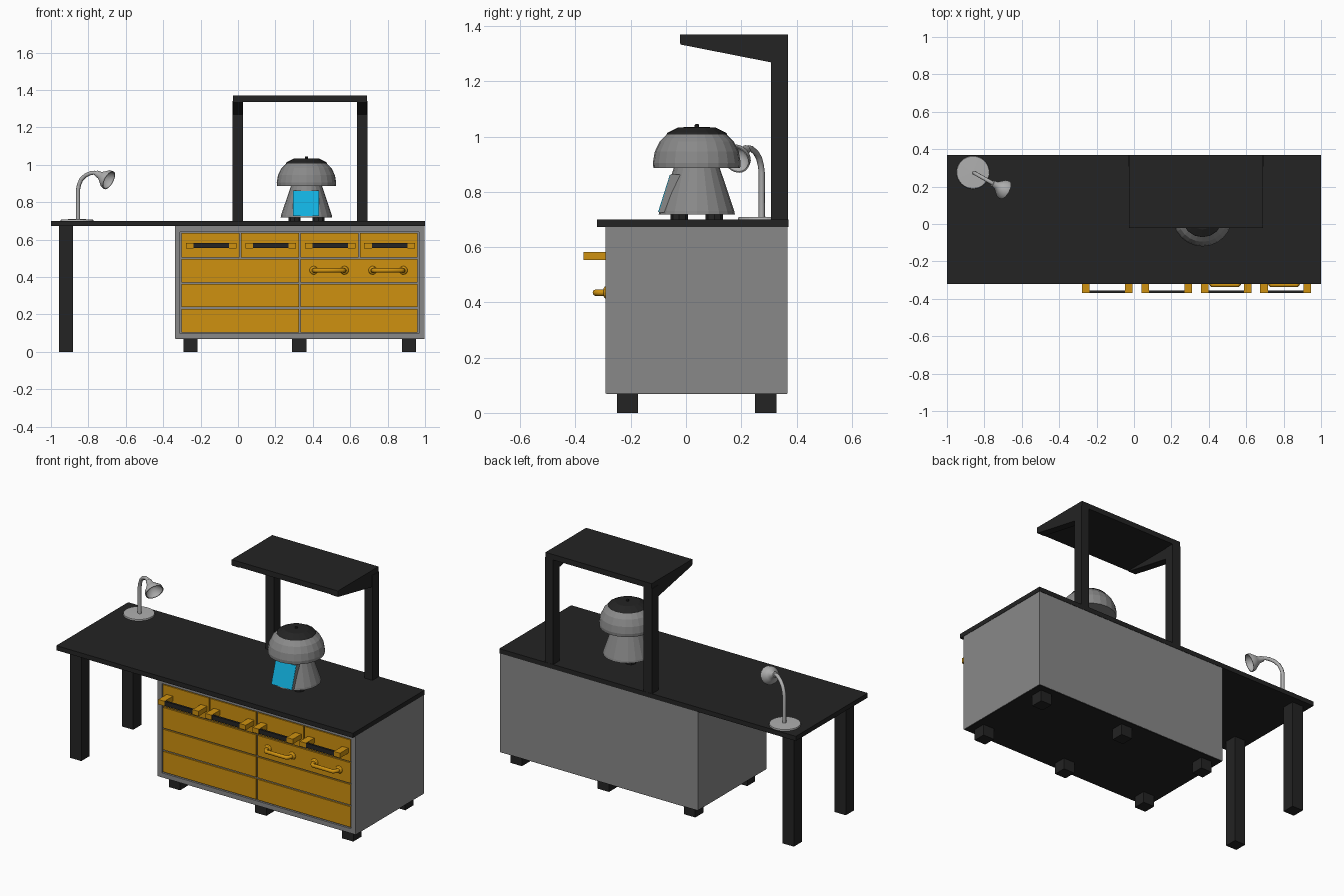
import bpy, bmesh, math
from mathutils import Vector, Matrix

if "Cube" in bpy.data.objects:
    bpy.data.objects.remove(bpy.data.objects["Cube"])


def material(name, rgb):
    m = bpy.data.materials.new(name)
    m.diffuse_color = (*rgb, 1)
    m.use_nodes = True
    m.node_tree.nodes["Principled BSDF"].inputs["Base Color"].default_value = m.diffuse_color
    return m


BLACK = material("charcoal black", (0.017, 0.017, 0.017))
GREY = material("mid grey", (0.25, 0.25, 0.25))
LIGHT = material("light grey", (0.43, 0.43, 0.43))
ORANGE = material("amber orange", (0.62, 0.285, 0.005))
CYAN = material("bright cyan", (0.006, 0.44, 0.74))


def finish(name, bm, mat, smooth=False):
    bmesh.ops.recalc_face_normals(bm, faces=bm.faces)
    me = bpy.data.meshes.new(name)
    bm.to_mesh(me)
    bm.free()
    me.materials.append(mat)
    ob = bpy.data.objects.new(name, me)
    bpy.context.collection.objects.link(ob)
    if smooth:
        bpy.ops.object.select_all(action='DESELECT')
        ob.select_set(True)
        bpy.context.view_layer.objects.active = ob
        bpy.ops.object.shade_smooth_by_angle(angle=math.radians(40))
    return ob


def box(name, x, y, z, mat):
    bm = bmesh.new()
    bmesh.ops.create_cube(bm, size=1)
    for v in bm.verts:
        for i, (lo, hi) in enumerate((x, y, z)):
            v.co[i] = hi if v.co[i] > 0 else lo
    return finish(name, bm, mat)


def prism(name, profile, x0, x1, mat):
    """Extrude a (y, z) profile along x."""
    bm = bmesh.new()
    f = bm.faces.new([bm.verts.new((x0, y, z)) for y, z in profile])
    new = bmesh.ops.extrude_face_region(bm, geom=[f])["geom"]
    for v in new:
        if isinstance(v, bmesh.types.BMVert):
            v.co.x = x1
    return finish(name, bm, mat)


def lathe(name, profile, mat, matrix, sides=24, smooth=False):
    """Spin an (r, z) profile that starts and ends on the axis."""
    bm = bmesh.new()
    vs = [bm.verts.new((r, 0, z)) for r, z in profile]
    es = [bm.edges.new(p) for p in zip(vs, vs[1:])]
    bmesh.ops.spin(bm, geom=vs + es, cent=(0, 0, 0), axis=(0, 0, 1),
                   angle=math.tau, steps=sides, use_duplicate=False)
    bmesh.ops.remove_doubles(bm, verts=bm.verts, dist=1e-4)
    bm.transform(matrix)
    return finish(name, bm, mat, smooth)


def tube(name, points, radius, mat, res=2):
    cu = bpy.data.curves.new(name, 'CURVE')
    cu.dimensions = '3D'
    cu.bevel_depth, cu.bevel_resolution, cu.use_fill_caps = radius, res, True
    sp = cu.splines.new('POLY')
    sp.points.add(len(points) - 1)
    for p, co in zip(sp.points, points):
        p.co = (*co, 1)
    cu.materials.append(mat)
    ob = bpy.data.objects.new(name, cu)
    bpy.context.collection.objects.link(ob)


# Desk top, legs and cabinet feet
box("desk_top", (-1, 1), (-0.322, 0.37), (0.672, 0.70), BLACK)
for y in ((-0.25, -0.173), (0.25, 0.328)):
    box("desk_leg", (-0.957, -0.882), y, (0, 0.675), BLACK)
    for x in (-0.292, 0.29, 0.877):
        box("cabinet_foot", (x, x + 0.076), y, (0, 0.072), BLACK)

# Cabinet shell with a raised front rim
box("cabinet_body", (-0.337, 0.998), (-0.28, 0.368), (0.071, 0.672), GREY)
box("cabinet_base", (-0.335, 0.996), (-0.288, 0.366), (0.068, 0.071), BLACK)
for x in ((-0.337, -0.309), (0.967, 0.998)):
    box("cabinet_rim_side", x, (-0.292, -0.28), (0.071, 0.672), GREY)
for z in ((0.071, 0.098), (0.642, 0.672)):
    box("cabinet_rim_rail", (-0.309, 0.967), (-0.292, -0.28), z, GREY)


# Drawer fronts: one row of four over three rows of two
def drawer_row(count, z0, z1):
    w = 1.272 / count
    for i in range(count):
        x = -0.307 + i * w
        box("drawer_front", (x + 0.004, x + w - 0.004), (-0.289, -0.279),
            (z0 + 0.004, z1 - 0.004), ORANGE)


drawer_row(4, 0.50, 0.64)
for z in (0.10, 0.235, 0.368):
    drawer_row(2, z, z + 0.133)

# Bar handles on the top drawers
for i in range(4):
    x = -0.279 + i * 0.318
    for dx in (0, 0.23):
        box("handle_bracket", (x + dx, x + dx + 0.042), (-0.37, -0.285), (0.553, 0.583), ORANGE)
    box("handle_bar", (x + 0.04, x + 0.232), (-0.368, -0.355), (0.554, 0.582), BLACK)

# Bow handles on the second row, right drawer
for cx in (0.487, 0.802):
    pts = [(-0.082, -0.285), (-0.08, -0.312), (-0.068, -0.327), (0.068, -0.327),
           (0.08, -0.312), (0.082, -0.285)]
    tube("bow_handle", [(cx + x, y, 0.435) for x, y in pts], 0.012, ORANGE)
    for s in (-1, 1):
        m = Matrix.Translation((cx + s * 0.082, -0.287, 0.436)) @ Matrix.Rotation(math.pi / 2, 4, 'X')
        lathe("bow_handle_mount", [(0, 0), (0.024, 0), (0.02, 0.008), (0.013, 0.012), (0, 0.012)],
              ORANGE, m, 12)

# Overhead canopy: posts, slab and tapered side arms
for x0, x1 in ((-0.03, 0.027), (0.637, 0.692)):
    box("canopy_post", (x0, x1), (0.307, 0.369), (0.70, 1.34), BLACK)
    prism("canopy_arm", [(-0.02, 1.333), (0.31, 1.268), (0.31, 1.345), (-0.02, 1.345)],
          x0 + 0.003, x1 - 0.003, BLACK)
box("canopy_slab", (-0.027, 0.689), (-0.022, 0.369), (1.337, 1.37), BLACK)

# Domed machine on the desk
C = Matrix.Translation((0.366, 0.039, 0))
lathe("machine_body", [(0, 0.718), (0.138, 0.718), (0.136, 0.73), (0.082, 0.89), (0, 0.89)], GREY, C, 20)
lathe("machine_dome", [(0, 0.886), (0.157, 0.886), (0.159, 0.905), (0.152, 0.945), (0.134, 0.982),
                       (0.105, 1.01), (0, 1.012)], GREY, C)
lathe("machine_cap", [(0, 1.008), (0.11, 1.008), (0.106, 1.014), (0.068, 1.033), (0, 1.035)], BLACK, C, 16)
lathe("machine_knob", [(0, 1.03), (0.009, 1.03), (0.007, 1.044), (0, 1.046)], BLACK, C, 8)
for k in range(4):
    a = math.tau * (k + 0.5) / 4
    F = C @ Matrix.Translation((0.09 * math.cos(a), 0.09 * math.sin(a), 0))
    lathe("machine_foot", [(0, 0.70), (0.032, 0.70), (0.032, 0.72), (0, 0.72)], BLACK, F, 8)
prism("screen_housing", [(-0.098, 0.725), (-0.05, 0.725), (-0.01, 0.862), (-0.056, 0.862)],
      0.294, 0.434, GREY)
prism("screen", [(-0.101, 0.727), (-0.096, 0.727), (-0.054, 0.86), (-0.059, 0.86)],
      0.295, 0.433, CYAN)

# Desk lamp: base, bent stem and flared head
lathe("lamp_base", [(0, 0.70), (0.088, 0.70), (0.086, 0.708), (0, 0.71)], LIGHT,
      Matrix.Translation((-0.861, 0.276, 0)), 32)
base, out = Vector((-0.855, 0.274, 0)), Vector((0.87, -0.49, 0))
stem = [base + out * d + Vector((0, 0, z)) for d, z in
        ((0, 0.705), (0, 0.87), (0.006, 0.895), (0.02, 0.922), (0.045, 0.943), (0.075, 0.955),
         (0.10, 0.958), (0.122, 0.95))]
tube("lamp_stem", stem, 0.011, LIGHT)
aim = Vector((0.78, -0.44, -0.43)).normalized()
H = Matrix.Translation(stem[-1] - aim * 0.01) @ aim.to_track_quat('Z', 'Y').to_matrix().to_4x4()
lathe("lamp_head", [(0, 0), (0.016, 0), (0.02, 0.025), (0.034, 0.045), (0.05, 0.065), (0.054, 0.085),
                    (0.049, 0.085), (0.045, 0.068), (0.028, 0.048), (0, 0.03)], LIGHT, H, 20, True)
